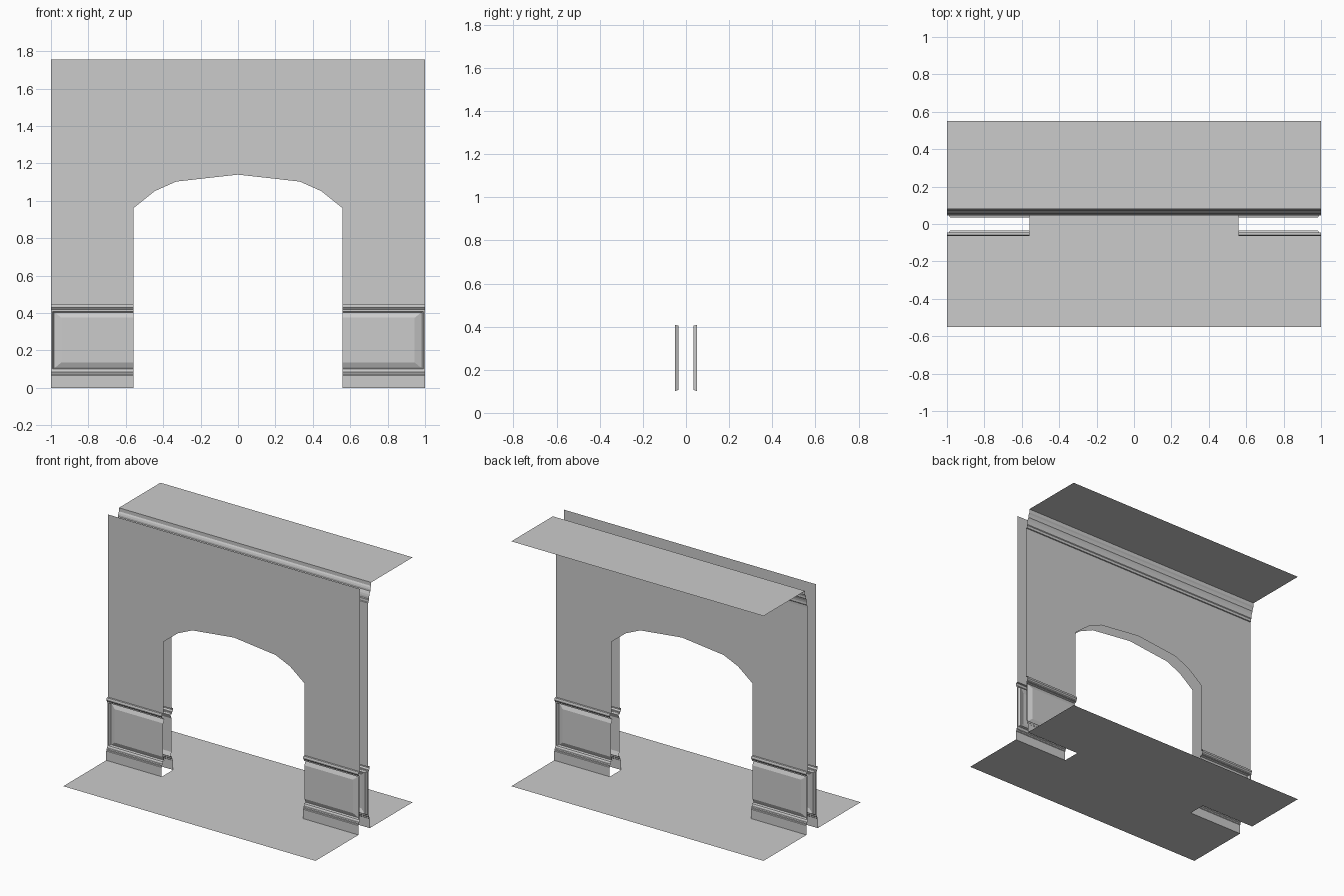
import bpy

if "Cube" in bpy.data.objects:
    bpy.data.objects.remove(bpy.data.objects["Cube"])

ARCH, END = 0.56, 1.0          # half width of opening, half width of module
WALL, BASE = -0.045, -0.064    # front wall plane, skirting plane
TOP = 1.755


def make(name, verts, faces, mirror=(True, False)):
    me = bpy.data.meshes.new(name)
    me.from_pydata(verts, [], faces)
    ob = bpy.data.objects.new(name, me)
    bpy.context.collection.objects.link(ob)
    m = ob.modifiers.new("mirror", 'MIRROR')
    m.use_axis = (mirror[0], mirror[1], False)
    m.merge_threshold = 0.0001
    return ob


def polygon(name, verts, mirror):
    return make(name, verts, [list(range(len(verts)))], mirror)


def strip(name, profile, x0, x1, mirror):
    """Extrude an open (y, z) profile along x."""
    verts = [(x, y, z) for y, z in profile for x in (x0, x1)]
    faces = [(2*i, 2*i+1, 2*i+3, 2*i+2) for i in range(len(profile) - 1)]
    return make(name, verts, faces, mirror)


# Wall sheets with faceted arch, front and back
outline = [(ARCH, 0.446), (END, 0.446)]
arch = [(0, 1.14), (0.33, 1.103), (0.445, 1.052), (ARCH, 0.96)]
polygon("front_wall", [(x, WALL, z) for x, z in
        outline + [(END, TOP), (0, TOP)] + arch], (True, False))
polygon("back_wall", [(x, -WALL, z) for x, z in
        (outline + [(END, 1.62), (0, 1.62)] + arch)[::-1]], (True, False))

# Skirting board
strip("skirting", [(BASE, 0), (BASE, 0.067), (-0.060, 0.071), (-0.060, 0.080),
                   (-0.055, 0.085), (-0.054, 0.094), (-0.050, 0.10)],
      ARCH, END, (True, True))

# Chair rail
strip("chair_rail", [(-0.050, 0.41), (-0.055, 0.412), (-0.055, 0.420),
                     (-0.059, 0.425), (-0.063, 0.430), (-0.063, 0.440),
                     (-0.059, 0.446), (WALL, 0.446)],
      ARCH, END, (True, True))

# Raised wainscot panel, open ended at the arch: (outer x, low z, high z, y)
levels = [(1.0, 0.100, 0.410, -0.050), (0.991, 0.102, 0.408, -0.050),
          (0.984, 0.106, 0.404, -0.035), (0.978, 0.108, 0.402, -0.035),
          (0.945, 0.135, 0.375, -0.047)]
verts, faces = [], []
for x, lo, hi, y in levels:
    verts += [(ARCH, y, lo), (x, y, lo), (x, y, hi), (ARCH, y, hi)]
for i in range(len(levels) - 1):
    a = 4 * i
    faces += [(a+j, a+j+1, a+j+5, a+j+4) for j in range(3)]
n = len(verts) - 4
faces.append((n, n+1, n+2, n+3))
make("wainscot_panel", verts, faces, (True, True))

# Crown moulding on the back side
strip("crown_moulding", [(-WALL, 1.62), (0.052, 1.622), (0.053, 1.640),
                         (0.057, 1.645), (0.057, 1.660), (0.060, 1.675),
                         (0.066, 1.690), (0.070, 1.695), (0.070, 1.708),
                         (0.074, 1.720), (0.080, 1.730), (0.080, TOP)],
      END, 0, (True, False))

# Floor, notched where the wall stands
polygon("floor", [(0, -0.55, 0), (END, -0.55, 0), (END, BASE, 0), (ARCH, BASE, 0),
                  (ARCH, -BASE, 0), (END, -BASE, 0), (END, 0.55, 0), (0, 0.55, 0)],
        (True, False))

# Ceiling over the back room
polygon("ceiling", [(0, 0.08, TOP), (0, 0.55, TOP), (END, 0.55, TOP), (END, 0.08, TOP)],
        (True, False))
